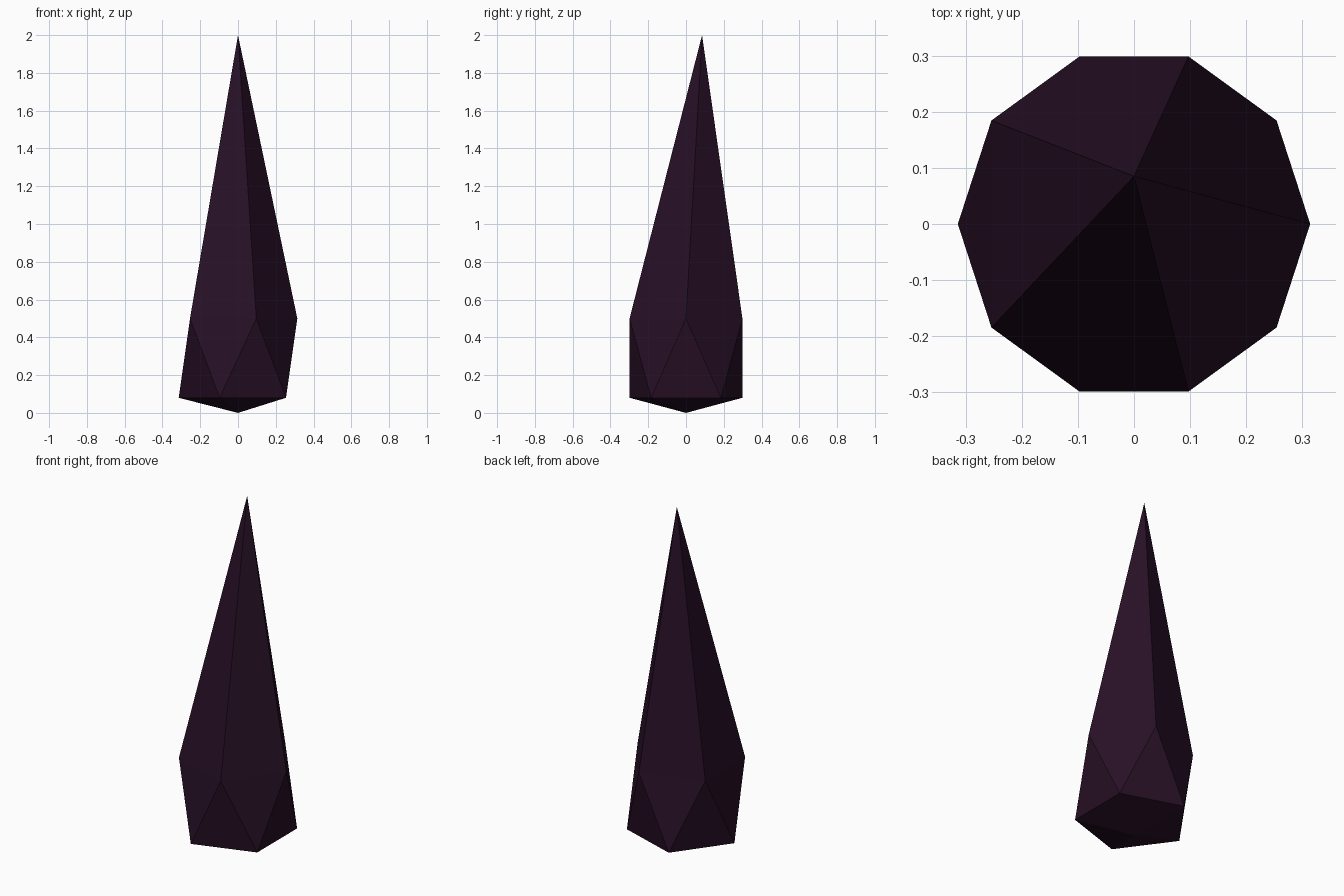
import bpy, bmesh, math

if "Cube" in bpy.data.objects:
    bpy.data.objects.remove(bpy.data.objects["Cube"])

RADIUS = 0.314

# Dark purple crystal material
mat = bpy.data.materials.new("dark_purple")
mat.diffuse_color = (0.020, 0.005, 0.019, 1.0)
mat.use_nodes = True
mat.node_tree.nodes["Principled BSDF"].inputs["Base Color"].default_value = mat.diffuse_color

bm = bmesh.new()


def ring(z, start):
    """Five points on a circle at height z."""
    return [bm.verts.new((RADIUS * math.cos(start + i * math.tau / 5),
                          RADIUS * math.sin(start + i * math.tau / 5), z))
            for i in range(5)]


# Two staggered rings between a blunt base point and a long leaning tip
base = bm.verts.new((0, 0, 0))
lower = ring(0.08, math.pi / 5)
upper = ring(0.50, 0.0)
tip = bm.verts.new((0, 0.085, 2.0))

for i in range(5):
    j = (i + 1) % 5
    bm.faces.new((base, lower[j], lower[i]))
    bm.faces.new((lower[i], upper[j], upper[i]))
    bm.faces.new((lower[i], lower[j], upper[j]))
    bm.faces.new((upper[i], upper[j], tip))

bmesh.ops.recalc_face_normals(bm, faces=bm.faces)
mesh = bpy.data.meshes.new("crystal_shard")
bm.to_mesh(mesh)
bm.free()
mesh.materials.append(mat)
bpy.context.collection.objects.link(bpy.data.objects.new("crystal_shard", mesh))
